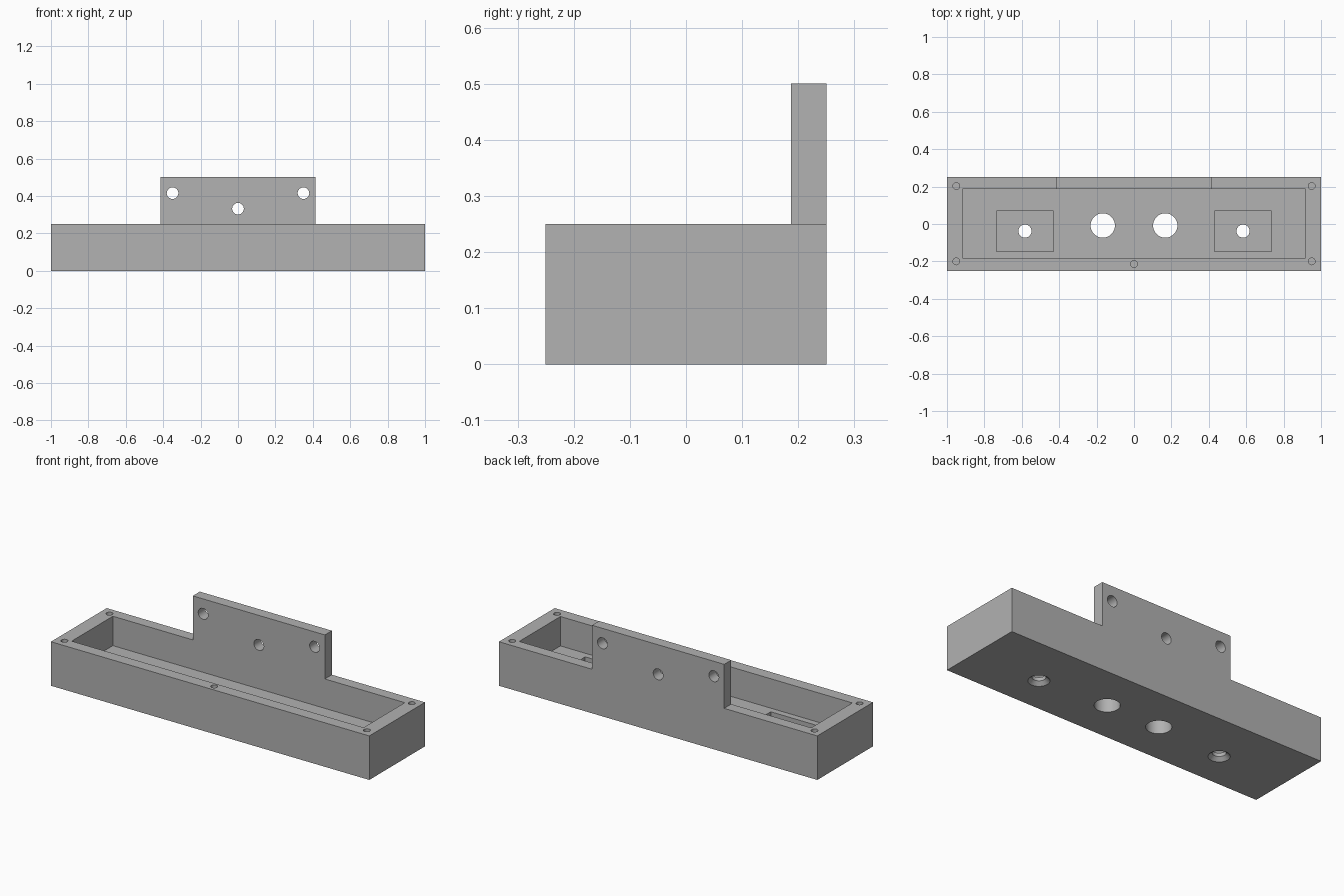
import bpy
import bmesh
from mathutils import Matrix, Vector
from math import radians

cube = bpy.data.objects.get("Cube")
if cube:
    bpy.data.objects.remove(cube, do_unlink=True)

grey = bpy.data.materials.new("plain grey")
grey.use_nodes = True
grey.diffuse_color = (0.445, 0.445, 0.445, 1)
grey.node_tree.nodes["Principled BSDF"].inputs["Base Color"].default_value = grey.diffuse_color


def make(name, bm):
    mesh = bpy.data.meshes.new(name)
    bm.to_mesh(mesh)
    bm.free()
    mesh.materials.append(grey)
    obj = bpy.data.objects.new(name, mesh)
    bpy.context.collection.objects.link(obj)
    return obj


def box(name, low, high):
    low, high = Vector(low), Vector(high)
    bm = bmesh.new()
    bmesh.ops.create_cube(bm, size=1, matrix=Matrix.Translation((low + high) / 2)
                          @ Matrix.Diagonal((*(high - low), 1)))
    return make(name, bm)


def drill(x, y, low, high, r_low, r_top=None):
    """Vertical round cutter; a second radius makes it conical."""
    bm = bmesh.new()
    bmesh.ops.create_cone(bm, cap_ends=True, segments=48, radius1=r_low,
                          radius2=r_low if r_top is None else r_top, depth=high - low,
                          matrix=Matrix.Translation((x, y, (low + high) / 2)))
    return make("drill", bm)


def cut(target, cutters):
    for cutter in cutters:
        cutter.hide_render = True
        mod = target.modifiers.new("cut", 'BOOLEAN')
        mod.operation, mod.solver, mod.object = 'DIFFERENCE', 'EXACT', cutter
    graph = bpy.context.evaluated_depsgraph_get()
    result = bpy.data.meshes.new_from_object(target.evaluated_get(graph))
    target.modifiers.clear()
    target.data = result
    for cutter in cutters:
        bpy.data.objects.remove(cutter, do_unlink=True)
    bpy.ops.object.select_all(action='DESELECT')
    target.select_set(True)
    bpy.context.view_layer.objects.active = target
    bpy.ops.object.shade_smooth_by_angle(angle=radians(30))


TOP, FLOOR, POCKET = 0.25, 0.083, 0.04
WALL_Y, BACK = 0.183, 0.25

# Open tray with its cavity
tray = box("tray", (-1, -BACK, 0), (1, BACK, TOP))
cutters = [box("cavity", (-0.917, -WALL_Y, FLOOR), (0.917, WALL_Y + 0.004, 0.4))]

# Floor pockets, countersunk holes, large holes and corner screw holes
for s in (-1, 1):
    x = s * 0.583
    cutters += [
        box("pocket", (x - 0.153, -0.147, POCKET), (x + 0.153, 0.07, 0.15)),
        drill(x, -0.038, -0.05, 0.15, 0.035),
        drill(x, -0.038, -0.02, 0.02, 0.075, 0.035),
        drill(s * 0.167, -0.008, -0.05, 0.15, 0.065),
    ]
    cutters += [drill(s * 0.95, y, 0.08, 0.35, 0.018) for y in (-0.2, 0.203)]
cutters.append(drill(0, -0.214, 0.08, 0.35, 0.018))
cut(tray, cutters)

# Upright back plate with three mounting holes
plate = box("back_plate", (-0.415, WALL_Y + 0.004, TOP), (0.415, BACK, 0.5))
holes = []
for x, z in ((-0.35, 0.415), (0, 0.332), (0.35, 0.415)):
    hole = drill(0, 0, -0.1, 0.1, 0.031)
    hole.data.transform(Matrix.Translation((x, 0.217, z)) @ Matrix.Rotation(radians(90), 4, 'X'))
    holes.append(hole)
cut(plate, holes)
